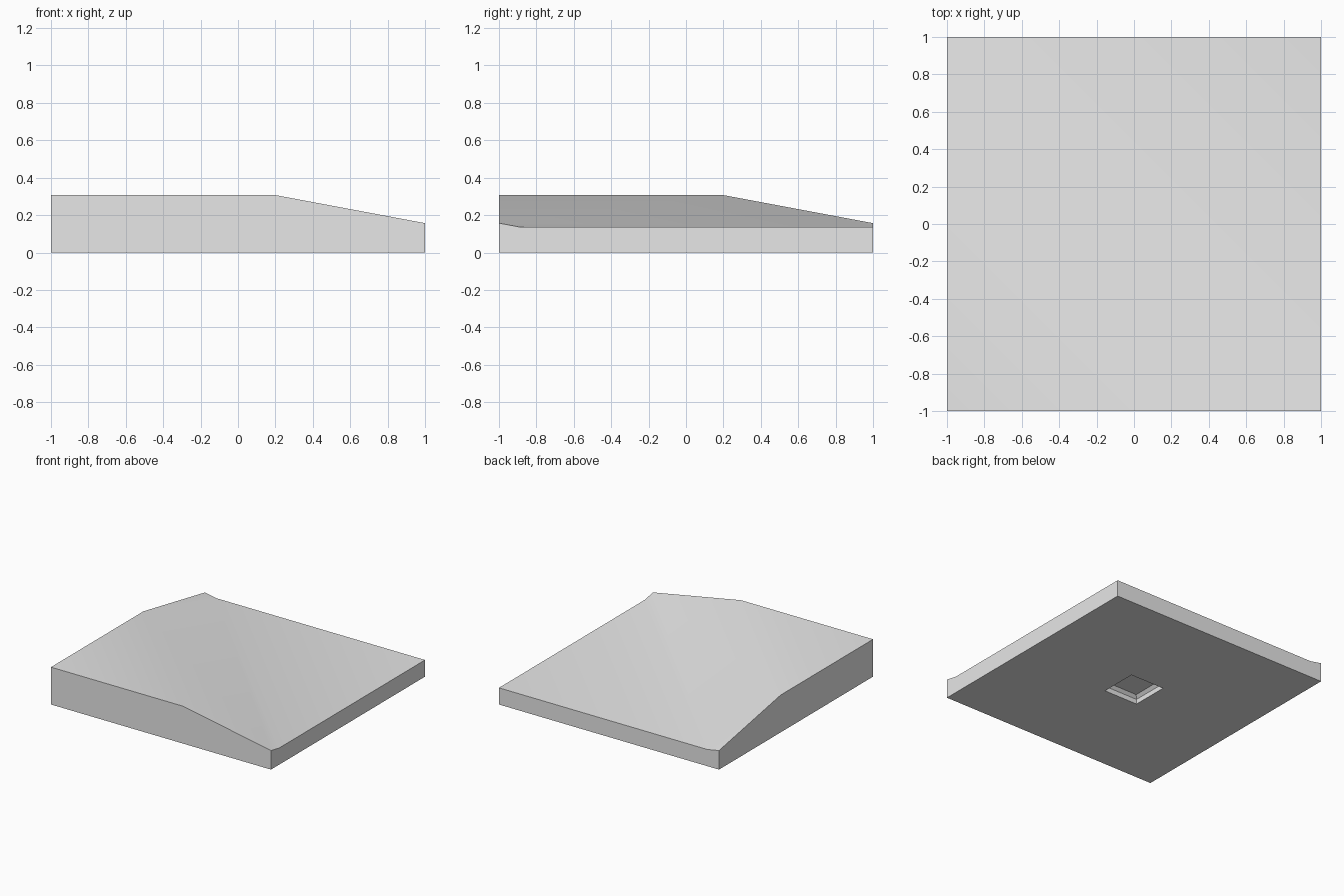
import bpy
import bmesh
import math

cube = bpy.data.objects.get("Cube")
if cube:
    bpy.data.objects.remove(cube, do_unlink=True)

HIGH, LOW, SLOPE = 0.307, 0.137, 0.1875
CREST, FOOT = -0.8, 0.107      # where x + y starts and stops sloping


def height(x, y):
    return max(LOW, min(HIGH, HIGH - SLOPE * (x + y - CREST)))


grey = bpy.data.materials.new("light_grey")
grey.use_nodes = True
colour = (0.8, 0.8, 0.8, 1)
grey.diffuse_color = colour
grey.node_tree.nodes["Principled BSDF"].inputs["Base Color"].default_value = colour

bm = bmesh.new()

# Underside: outer rim, straight socket wall, tapered socket wall
rings = []
for half, z in ((1, 0), (0.155, 0), (0.155, 0.04), (0.132, 0.063)):
    rings.append([bm.verts.new((sx * half, sy * half, z))
                  for sx, sy in ((-1, -1), (1, -1), (1, 1), (-1, 1))])
for outer, inner in zip(rings, rings[1:]):
    for i in range(4):
        j = (i + 1) % 4
        bm.faces.new((outer[i], outer[j], inner[j], inner[i]))
bm.faces.new(rings[-1])

# Top outline, with the slope lines crossing diagonally
outline = [(-1, -1), (CREST + 1, -1), (1, -1), (1, FOOT - 1),
           (1, 1), (FOOT - 1, 1), (-1, 1), (-1, CREST + 1)]
top = [bm.verts.new((x, y, height(x, y))) for x, y in outline]
for group in ((0, 1, 7), (1, 2, 3, 5, 6, 7), (3, 4, 5)):
    bm.faces.new([top[i] for i in group])

# Four side walls
base = rings[0]
for i in range(4):
    edge = [top[(2 * i + k) % 8] for k in (2, 1, 0)]
    bm.faces.new([base[i], base[(i + 1) % 4]] + edge)

bmesh.ops.recalc_face_normals(bm, faces=bm.faces)
mesh = bpy.data.meshes.new("sloped_slab")
bm.to_mesh(mesh)
bm.free()
mesh.materials.append(grey)
slab = bpy.data.objects.new("sloped_slab", mesh)
bpy.context.collection.objects.link(slab)

# Soft slope transitions, crisp outer edges
bpy.ops.object.select_all(action="DESELECT")
slab.select_set(True)
bpy.context.view_layer.objects.active = slab
bpy.ops.object.shade_smooth_by_angle(angle=math.radians(30))
